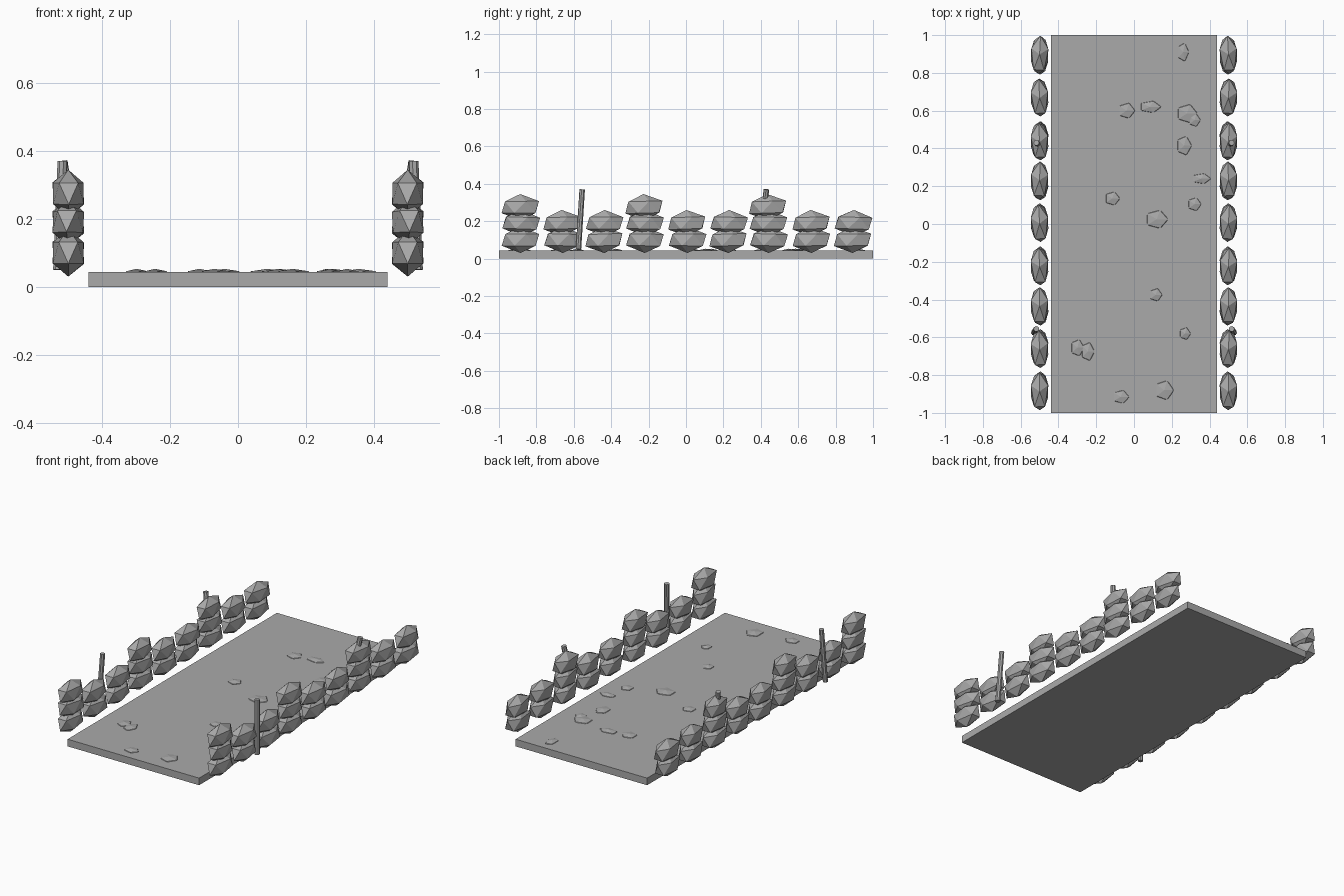
import bpy
from math import radians, sin
from mathutils import Vector

old = bpy.data.objects.get("Cube")
if old:
    bpy.data.objects.remove(old, do_unlink=True)

GREY = (0.4, 0.4, 0.4, 1)
stone = bpy.data.materials.new("stone grey")
stone.use_nodes = True
stone.diffuse_color = GREY
stone.node_tree.nodes["Principled BSDF"].inputs["Base Color"].default_value = GREY


def finish(name):
    obj = bpy.context.object
    obj.name = name
    obj.data.materials.append(stone)
    return obj


def rock(name, loc, size, turn=(0, 0, 0)):
    """Flat-faced twenty-sided rock."""
    bpy.ops.mesh.primitive_ico_sphere_add(subdivisions=1, radius=1, location=loc, rotation=turn)
    obj = finish(name)
    obj.scale = size
    return obj


def post(name, base, top, radius=0.015):
    a, b = Vector(base), Vector(top)
    bpy.ops.mesh.primitive_cylinder_add(vertices=8, radius=radius, depth=(b - a).length,
                                        location=(a + b) / 2)
    obj = finish(name)
    obj.rotation_euler = (b - a).to_track_quat("Z", "Y").to_euler()


# Road slab
bpy.ops.mesh.primitive_cube_add(size=1, location=(0, 0, 0.0215))
finish("road_slab").scale = (0.88, 2, 0.043)

# Stacked rock walls along both edges, mirrored, with leaning posts
STACKS = [(-0.885, 3), (-0.66, 2), (-0.435, 2), (-0.222, 3), (0.008, 2),
          (0.228, 2), (0.44, 3), (0.672, 2), (0.892, 2)]
LAYERS = [0.1, 0.19, 0.275]
for side, label in ((1, "left"), (-1, "right")):
    for i, (y, count) in enumerate(STACKS):
        for layer in range(count):
            wobble = sin(i * 2.3 + layer * 1.7)
            rock(f"{label}_wall_rock_{i}_{layer}",
                 (side * 0.5, y + 0.004 * wobble, LAYERS[layer]),
                 (0.112, 0.053, 0.07),
                 (0, radians(2 * wobble), radians(90 + side * 3 * wobble)))
    post(f"{label}_front_post", (side * 0.53, -0.575, 0.05), (side * 0.517, -0.555, 0.37))
    post(f"{label}_back_post", (side * 0.49, 0.41, 0.2), (side * 0.517, 0.43, 0.37))

# Flat cobbles sunk into the road: x, y, half width, half length
COBBLES = [(0.26, 0.91, 0.03, 0.05), (-0.04, 0.6, 0.045, 0.042), (0.085, 0.62, 0.058, 0.032),
           (0.28, 0.585, 0.055, 0.05), (0.32, 0.55, 0.032, 0.035), (0.265, 0.415, 0.04, 0.052),
           (0.355, 0.24, 0.052, 0.028), (-0.115, 0.135, 0.04, 0.037), (0.32, 0.105, 0.036, 0.036),
           (0.12, 0.025, 0.06, 0.05), (0.115, -0.375, 0.034, 0.035), (0.27, -0.58, 0.03, 0.033),
           (-0.3, -0.655, 0.036, 0.045), (-0.245, -0.675, 0.036, 0.05),
           (-0.07, -0.915, 0.044, 0.036), (0.16, -0.88, 0.05, 0.053)]
for i, (x, y, w, l) in enumerate(COBBLES):
    rock(f"cobble_{i}", (x, y, 0.04), (w * 1.1, l * 1.1, 0.013))
